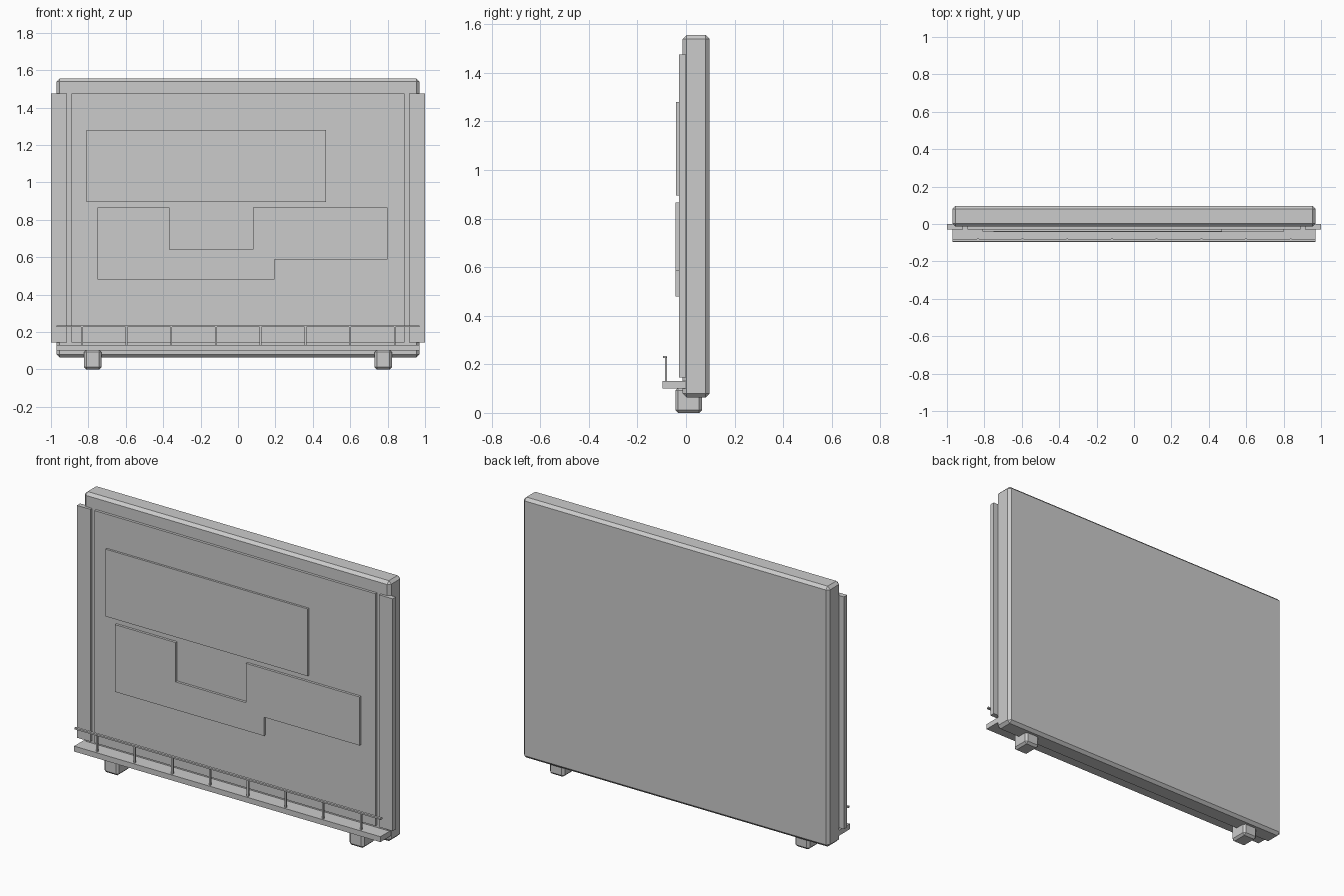
import bpy, bmesh

if "Cube" in bpy.data.objects:
    bpy.data.objects.remove(bpy.data.objects["Cube"])


def prism(name, pts, y0, y1):
    """Extrude an (x, z) outline from y0 to y1."""
    bm = bmesh.new()
    face = bm.faces.new([bm.verts.new((x, y0, z)) for x, z in pts])
    ext = bmesh.ops.extrude_face_region(bm, geom=[face])
    verts = [g for g in ext["geom"] if isinstance(g, bmesh.types.BMVert)]
    bmesh.ops.translate(bm, verts=verts, vec=(0, y1 - y0, 0))
    bmesh.ops.recalc_face_normals(bm, faces=bm.faces)
    mesh = bpy.data.meshes.new(name)
    bm.to_mesh(mesh)
    bm.free()
    obj = bpy.data.objects.new(name, mesh)
    bpy.context.collection.objects.link(obj)
    return obj


def box(name, x, y, z, chamfer=0):
    obj = prism(name, [(x[0], z[0]), (x[1], z[0]), (x[1], z[1]), (x[0], z[1])], *y)
    if chamfer:
        mod = obj.modifiers.new("chamfer", "BEVEL")
        mod.width = chamfer
        mod.segments = 1
    return obj


# Main slab and raised front sheet
box("board_body", (-0.97, 0.97), (-0.014, 0.097), (0.064, 1.555), 0.016)
box("front_sheet", (-0.89, 0.89), (-0.029, 0.0), (0.145, 1.475))

# Shallow raised areas on the sheet
box("upper_patch", (-0.81, 0.47), (-0.041, -0.02), (0.895, 1.28))
prism("lower_patch", [(-0.75, 0.48), (0.195, 0.48), (0.195, 0.587), (0.80, 0.587),
                      (0.80, 0.865), (0.08, 0.865), (0.08, 0.64), (-0.365, 0.64),
                      (-0.365, 0.865), (-0.75, 0.865)], -0.043, -0.02)

# Side rails and feet, left and right
for side, s in (("left", -1), ("right", 1)):
    box(f"{side}_rail", sorted((s * 0.915, s * 1.0)), (-0.029, 0.0), (0.145, 1.475))
    box(f"{side}_foot", sorted((s * 0.73, s * 0.823)), (-0.044, 0.066), (0.0, 0.105), 0.012)

# Tray with a guard rail on thin posts
box("tray", (-0.97, 0.97), (-0.097, 0.0), (0.1, 0.131))
box("guard_rail", (-0.97, 0.97), (-0.094, -0.08), (0.226, 0.235))
for i in range(8):
    x = -0.835 + i * 0.239
    box(f"guard_post_{i + 1}", (x - 0.005, x + 0.005), (-0.087, -0.078), (0.125, 0.232))
